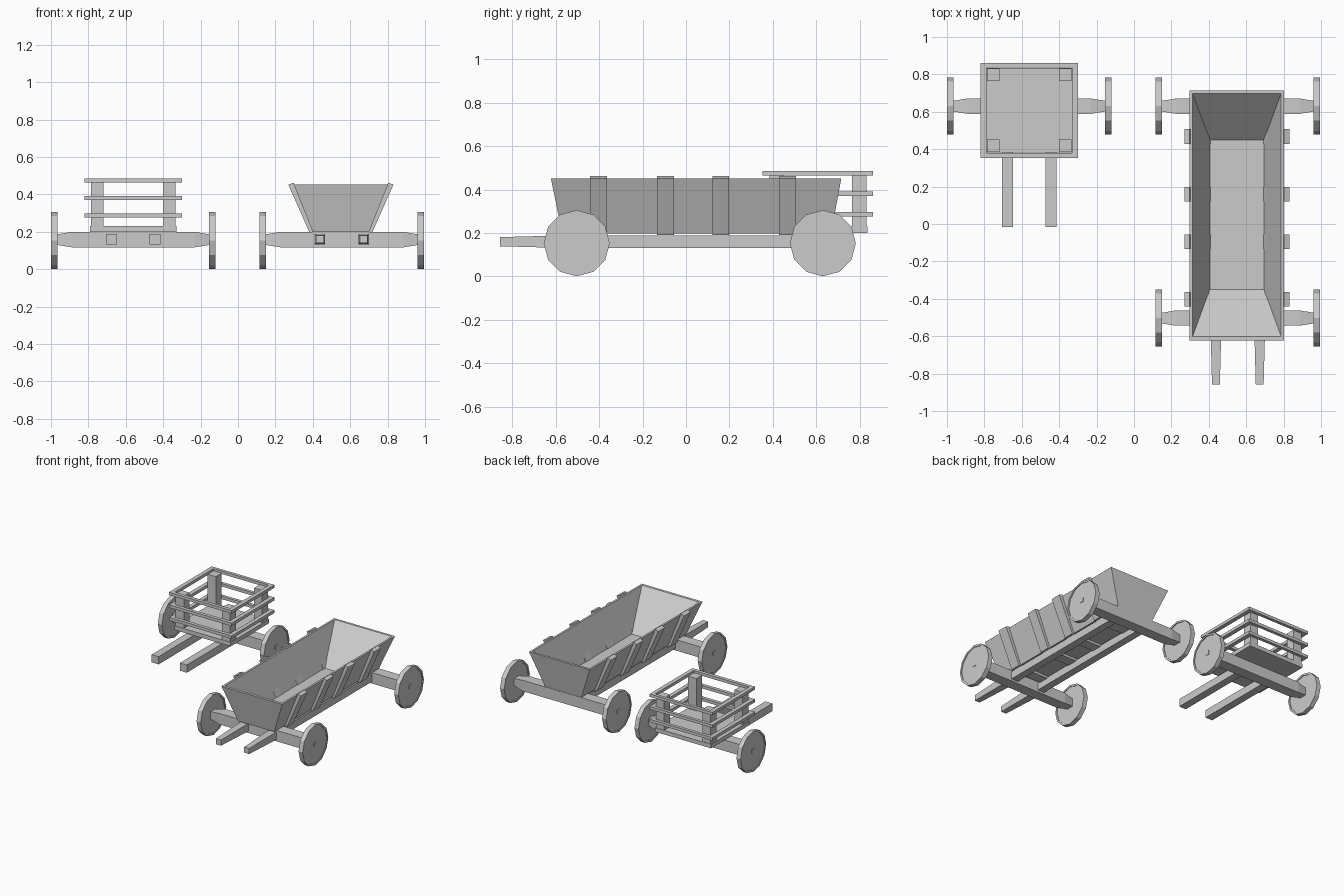
import bpy, bmesh
from math import sin, cos, pi

if "Cube" in bpy.data.objects:
    bpy.data.objects.remove(bpy.data.objects["Cube"])


def mesh_obj(name, verts, faces):
    bm = bmesh.new()
    vs = [bm.verts.new(v) for v in verts]
    for f in faces:
        bm.faces.new([vs[i] for i in f])
    bmesh.ops.recalc_face_normals(bm, faces=bm.faces[:])
    me = bpy.data.meshes.new(name)
    bm.to_mesh(me)
    bm.free()
    ob = bpy.data.objects.new(name, me)
    bpy.context.collection.objects.link(ob)
    return ob


def loft(name, rings, cap=True):
    """Skin a list of equal-length rings of points."""
    n = len(rings[0])
    verts = [p for r in rings for p in r]
    faces = [(k * n + i, k * n + (i + 1) % n, (k + 1) * n + (i + 1) % n, (k + 1) * n + i)
             for k in range(len(rings) - 1) for i in range(n)]
    if cap:
        faces += [tuple(range(n)), tuple(range(len(verts) - n, len(verts)))]
    return mesh_obj(name, verts, faces)


def rect(x0, x1, y0, y1, z):
    return [(x0, y0, z), (x1, y0, z), (x1, y1, z), (x0, y1, z)]


def box(name, x0, x1, y0, y1, z0, z1):
    return loft(name, [rect(x0, x1, y0, y1, z0), rect(x0, x1, y0, y1, z1)])


def wheel(name, x_out, s, y):
    """Twelve-sided wheel, s points to its outer side; faces recessed inside a thin rim."""
    def ring(x, r):
        return [(x, y + r * sin(2 * pi * i / 12), 0.153 + r * cos(2 * pi * i / 12)) for i in range(12)]
    x_in = x_out - s * 0.034
    loft(name, [ring(x_in + s * 0.005, 0.138), ring(x_in, 0.138), ring(x_in, 0.152),
                ring(x_out, 0.152), ring(x_out, 0.138), ring(x_out - s * 0.005, 0.138)])


def axle_set(name, cx, y):
    """Tapered axle with a square pin and two wheels."""
    def sq(x, h):
        return [(cx + x, y - h, 0.158 - h), (cx + x, y + h, 0.158 - h),
                (cx + x, y + h, 0.158 + h), (cx + x, y - h, 0.158 + h)]
    loft(name + "_axle", [sq(-0.41, 0.028), sq(-0.33, 0.041), sq(0.33, 0.041), sq(0.41, 0.028)])
    box(name + "_axle_pin", cx - 0.439, cx + 0.439, y - 0.015, y + 0.015, 0.143, 0.173)
    for s, side in ((-1, "left"), (1, "right")):
        wheel(f"{name}_wheel_{side}", cx + s * 0.44, s, y)


def shaft(name, x, y0, y1, h0, h1):
    """Long beam running along y, with half size h0 at the front and h1 at the back."""
    def sq(y, h):
        return [(x - h, y, 0.16 - h), (x + h, y, 0.16 - h), (x + h, y, 0.16 + h), (x - h, y, 0.16 + h)]
    loft(name, [sq(y0, h0), sq(y0 + 0.26, h1), sq(y1, h1)])


# --- long wagon ---
WX = 0.555
axle_set("wagon_front", WX, -0.503)
axle_set("wagon_back", WX, 0.63)
for s in (-1, 1):
    shaft("wagon_beam", WX + s * 0.117, -0.857, 0.63, 0.021, 0.028)

# trough with sloping walls and a hollow inside
w = WX - 0.005
loft("wagon_trough", [rect(w - 0.15, w + 0.15, -0.57, 0.668, 0.198),
                      rect(w - 0.252, w + 0.252, -0.622, 0.715, 0.452),
                      rect(w - 0.237, w + 0.237, -0.602, 0.698, 0.452),
                      rect(w - 0.145, w + 0.145, -0.35, 0.45, 0.206)])

# slanted ribs along both sides, and ties underneath
for y in (-0.402, -0.095, 0.16, 0.468):
    y0, y1 = y - 0.039, y + 0.039
    for s in (-1, 1):
        prof = [(0.135, 0.19), (0.165, 0.19), (0.281, 0.452), (0.253, 0.462)]
        loft("wagon_rib", [[(w + s * px, yy, pz) for px, pz in prof] for yy in (y0, y1)])
    box("wagon_tie", w - 0.15, w + 0.15, y0, y1, 0.18, 0.2)

# --- small cart ---
CX = -0.56
axle_set("cart", CX, 0.63)
for s in (-1, 1):
    shaft("cart_shaft", CX + s * 0.117, -0.015, 0.63, 0.029, 0.029)
CY = 0.608
box("cart_floor", CX - 0.232, CX + 0.232, CY - 0.227, CY + 0.227, 0.2, 0.23)
for sx in (-1, 1):
    for sy in (-1, 1):
        px, py = CX + sx * 0.192, CY + sy * 0.19
        box("cart_post", px - 0.034, px + 0.034, py - 0.034, py + 0.034, 0.23, 0.472)
for z in (0.286, 0.381, 0.475):
    # square rail frame around the posts
    a, b = 0.26, 0.229
    outer = [rect(CX - a, CX + a, CY - a + 0.005, CY + a - 0.008, z + d) for d in (-0.011, 0.011)]
    inner = [rect(CX - b, CX + b, CY - b, CY + b, z + d) for d in (0.011, -0.011)]
    loft("cart_rail", outer + inner + [outer[0]], cap=False)
for ob in bpy.data.objects:
    bm = bmesh.new()
    bm.from_mesh(ob.data)
    bmesh.ops.remove_doubles(bm, verts=bm.verts[:], dist=1e-5)
    bmesh.ops.recalc_face_normals(bm, faces=bm.faces[:])
    bm.to_mesh(ob.data)
    bm.free()
